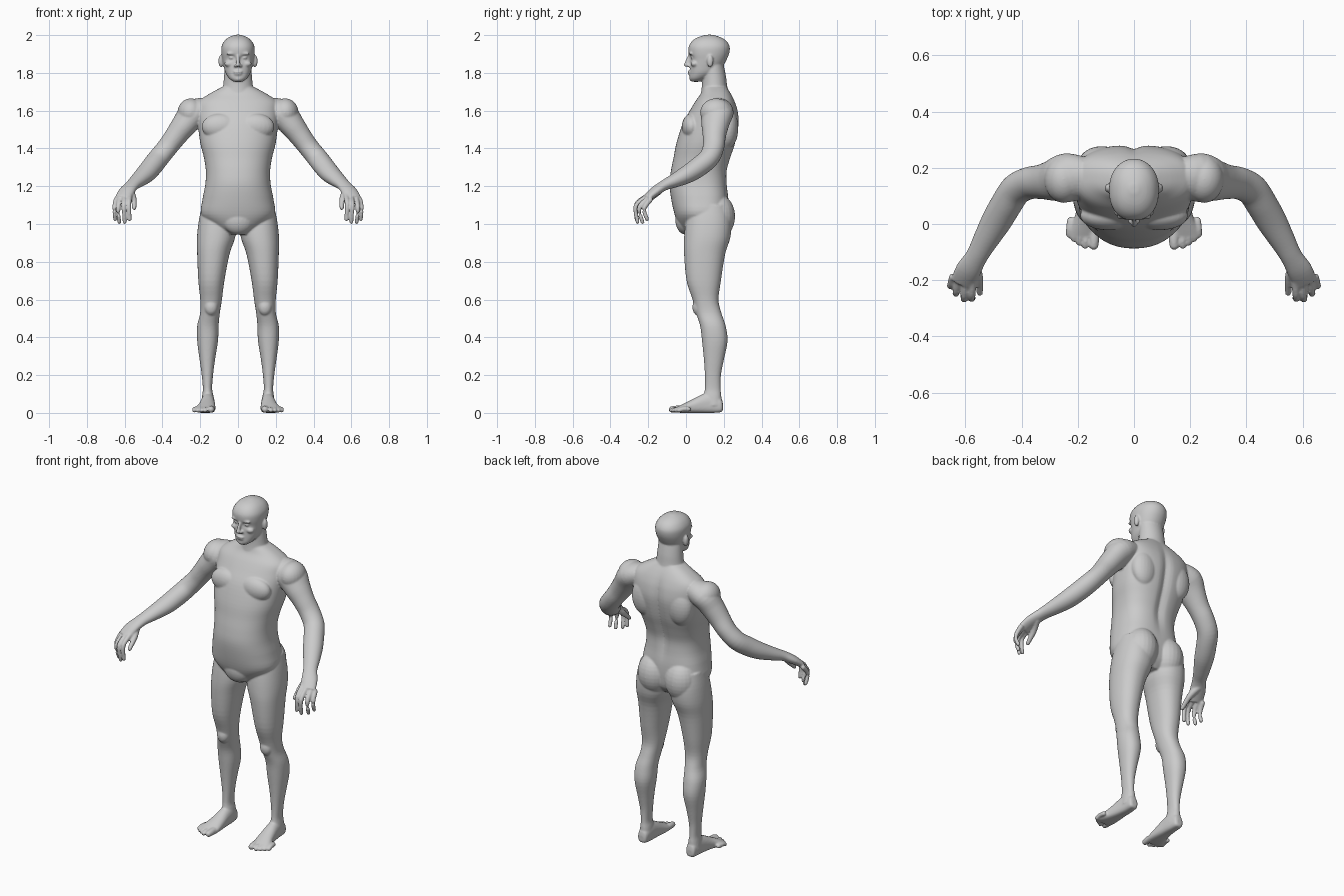
import bpy, bmesh, math
from mathutils import Vector, Matrix

bm = bmesh.new()


def smooth_rows(rows, sub=4):
    """Catmull-Rom interpolation of section rows."""
    out = []
    for i in range(len(rows) - 1):
        p0, p1, p2, p3 = rows[max(i - 1, 0)], rows[i], rows[i + 1], rows[min(i + 2, len(rows) - 1)]
        for k in range(sub):
            t = k / sub
            out.append([0.5 * (2 * b + (c - a) * t + (2 * a - 5 * b + 4 * c - d) * t * t
                               + (3 * b - a - 3 * c + d) * t ** 3)
                        for a, b, c, d in zip(p0, p1, p2, p3)])
    return out + [list(rows[-1])]


def skin(rings):
    """Closed surface through rings of points."""
    loops = [[bm.verts.new(p) for p in r] for r in rings]
    n = len(loops[0])
    for a, b in zip(loops, loops[1:]):
        for i in range(n):
            bm.faces.new((a[i], a[(i + 1) % n], b[(i + 1) % n], b[i]))
    bm.faces.new(loops[0][::-1])
    bm.faces.new(loops[-1])
    return [v for l in loops for v in l]


def loft(rows, axis='z', front=2.0, back=2.0, n=48):
    """Rows are (position, a min, a max, b min, b max); sections are superellipses."""
    rings = []
    for t, a0, a1, b0, b1 in smooth_rows(rows):
        ring = []
        for i in range(n):
            c, s = math.cos(math.tau * i / n), math.sin(math.tau * i / n)
            e = 2 / (front if s < 0 else back)
            a = (a0 + a1) / 2 + (a1 - a0) / 2 * math.copysign(abs(c) ** e, c)
            b = (b0 + b1) / 2 + (b1 - b0) / 2 * math.copysign(abs(s) ** e, s)
            ring.append((a, b, t) if axis == 'z' else (a, t, b))
        rings.append(ring)
    return skin(rings)


def tube(rows, n=20):
    """Rows are (x, y, z, side radius, up radius)."""
    rows = smooth_rows(rows)
    pts = [Vector(r[:3]) for r in rows]
    rings = []
    for i, r in enumerate(rows):
        d = (pts[min(i + 1, len(pts) - 1)] - pts[max(i - 1, 0)]).normalized()
        side = d.cross(Vector((0.02, -0.2, 1))).normalized()
        up = side.cross(d)
        rings.append([pts[i] + side * r[3] * math.cos(math.tau * k / n)
                      + up * r[4] * math.sin(math.tau * k / n) for k in range(n)])
    skin(rings)


def blob(pos, size):
    bmesh.ops.create_uvsphere(bm, u_segments=24, v_segments=16, radius=1,
                              matrix=Matrix.Translation(pos) @ Matrix.Diagonal((*size, 1)))


def digit(points, r0, r1):
    """Finger or toe with round ends."""
    m = len(points) - 1
    tube([(*p, r0 + (r1 - r0) * i / m, r0 + (r1 - r0) * i / m) for i, p in enumerate(points)], 14)
    blob(points[0], (r0,) * 3)
    blob(points[-1], (r1,) * 3)


# ---- paired parts, built on +x ----
# leg
loft([(.04, .125, .195, .10, .19), (.09, .13, .19, .095, .187), (.13, .137, .186, .10, .183),
      (.20, .132, .192, .10, .185), (.28, .122, .203, .095, .20), (.38, .106, .216, .085, .22),
      (.46, .103, .216, .075, .21), (.53, .096, .20, .053, .187), (.60, .085, .20, .035, .172),
      (.70, .072, .21, .003, .185), (.84, .045, .216, -.01, .207), (.93, .015, .217, -.01, .235),
      (1.02, .01, .207, 0, .24), (1.10, .03, .19, .02, .22)], front=2.2, back=2.2)
blob((.143, .064, .56), (.036, .03, .045))          # kneecap
blob((.09, .165, 1.04), (.095, .095, .12))          # buttock
# foot
loft([(.195, .145, .175, .015, .05), (.185, .132, .188, .004, .08), (.14, .125, .192, 0, .11),
      (.09, .123, .198, 0, .10), (.03, .12, .21, 0, .07), (-.02, .12, .228, 0, .045),
      (-.05, .126, .232, .002, .03)], axis='y', front=3.2, back=2.0, n=32)
digit([(.143, -.03, .02), (.142, -.055, .02), (.143, -.075, .018)], .02, .017)
for x, tip in ((.172, -.078), (.193, -.066), (.212, -.053), (.23, -.037)):
    digit([(x - .004, tip + .05, .02), (x, tip + .02, .02), (x + .002, tip, .013)], .013, .0115)
# arm and palm
tube([(.17, .17, 1.61, .07, .06), (.235, .165, 1.585, .088, .072), (.285, .155, 1.525, .075, .065),
      (.33, .15, 1.465, .062, .058), (.375, .145, 1.405, .058, .053), (.42, .122, 1.35, .057, .053),
      (.455, .07, 1.305, .056, .053), (.49, .01, 1.265, .054, .048), (.53, -.06, 1.23, .045, .037),
      (.56, -.115, 1.205, .039, .028), (.59, -.165, 1.172, .045, .025),
      (.61, -.21, 1.135, .044, .019)], 32)
blob((.25, .16, 1.59), (.07, .085, .075))           # deltoid
# fingers and thumb
for base, mid, tip in (((.573, -.205, 1.148), (.578, -.262, 1.105), (.574, -.262, 1.025)),
                       ((.599, -.207, 1.142), (.605, -.266, 1.095), (.60, -.256, 1.01)),
                       ((.625, -.20, 1.135), (.634, -.248, 1.085), (.629, -.23, 1.01)),
                       ((.645, -.19, 1.128), (.654, -.222, 1.08), (.65, -.206, 1.025))):
    digit([base, mid, tip], .0145, .0105)
digit([(.572, -.145, 1.175), (.553, -.19, 1.135), (.549, -.245, 1.085)], .021, .0115)
# chest muscle, shoulder blade
blob((.092, .03, 1.515), (.10, .052, .07))
blob((.115, .222, 1.51), (.08, .055, .11))
# ear, cheekbone, brow, nostril, eyeball
blob((.09, .128, 1.862), (.014, .017, .033))
blob((.048, .045, 1.848), (.024, .02, .016))
blob((.034, .026, 1.902), (.028, .011, .008))
blob((.013, .012, 1.838), (.009, .012, .008))
blob((.034, .036, 1.88), (.014, .012, .009))

# mirror everything so far to -x
dup = bmesh.ops.duplicate(bm, geom=bm.verts[:] + bm.edges[:] + bm.faces[:])
for g in dup["geom"]:
    if isinstance(g, bmesh.types.BMVert):
        g.co.x *= -1

# ---- central parts ----
# torso with spine groove
torso = loft([(z, -w, w, f, b) for z, w, f, b in (
    (.945, .06, -.01, .18), (.99, .14, -.035, .215), (1.05, .195, -.06, .225), (1.13, .188, -.078, .225),
    (1.21, .173, -.087, .217), (1.28, .17, -.08, .217), (1.35, .18, -.066, .236),
    (1.43, .20, -.05, .262), (1.53, .212, -.018, .28), (1.60, .215, .02, .274),
    (1.65, .205, .05, .258), (1.69, .15, .078, .238), (1.725, .085, .09, .215))], front=2.2, back=2.7, n=96)
for v in torso:
    if v.co.y > .15:
        v.co.y -= .016 * math.exp(-(v.co.x / .025) ** 2 - ((v.co.z - 1.42) / .22) ** 4)
blob((0, -.005, 1.025), (.085, .052, .08))          # groin
# neck
loft([(z, -w, w, f, b) for z, w, f, b in (
    (1.64, .10, .07, .24), (1.72, .081, .083, .22), (1.78, .074, .086, .212), (1.84, .07, .09, .20))])
# head with eye sockets
head = loft([(z, -w, w, f, b) for z, w, f, b in (
    (1.753, .022, .03, .07), (1.77, .046, .02, .11), (1.80, .066, .02, .165), (1.835, .076, .021, .195),
    (1.87, .083, .021, .215), (1.905, .088, .014, .229), (1.94, .087, .015, .231),
    (1.97, .071, .034, .213), (1.99, .046, .066, .18), (2.002, .014, .11, .14))],
    front=2.3, back=2.1, n=64)
for v in head:
    if v.co.y < .1:
        v.co.y += .014 * math.exp(-((abs(v.co.x) - .034) / .017) ** 2 - ((v.co.z - 1.88) / .013) ** 2)
# nose, lips, chin
tube([(0, .02, 1.892, .008, .008), (0, .008, 1.865, .009, .01), (0, .002, 1.842, .012, .012)], 16)
blob((0, .002, 1.842), (.012, .014, .01))
blob((0, .02, 1.806), (.025, .012, .006))
blob((0, .022, 1.794), (.022, .012, .006))
blob((0, .034, 1.769), (.024, .016, .014))

# fuse all parts into one smooth skin
bmesh.ops.recalc_face_normals(bm, faces=bm.faces[:])
mesh = bpy.data.meshes.new("body")
bm.to_mesh(mesh)
bm.free()
body = bpy.data.objects.new("body", mesh)
bpy.context.collection.objects.link(body)
fuse = body.modifiers.new("fuse", 'REMESH')
fuse.mode = 'VOXEL'
fuse.voxel_size = .005
fuse.use_smooth_shade = True
relax = body.modifiers.new("relax", 'SMOOTH')
relax.factor = .5
relax.iterations = 5
